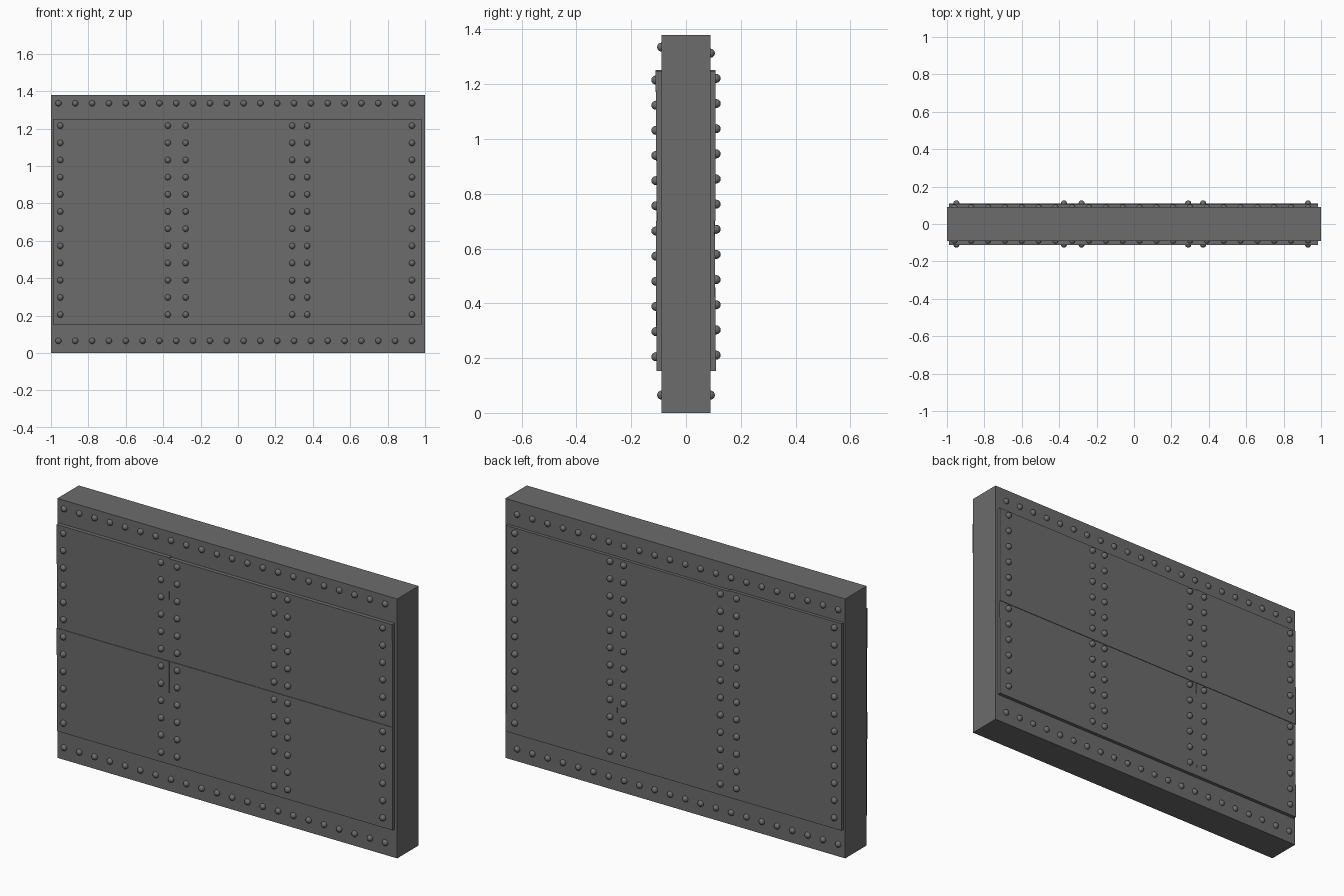
import bpy, bmesh
from mathutils import Matrix

if "Cube" in bpy.data.objects:
    bpy.data.objects.remove(bpy.data.objects["Cube"])


def material(name, v):
    m = bpy.data.materials.new(name)
    m.diffuse_color = (v, v, v, 1)
    m.use_nodes = True
    m.node_tree.nodes["Principled BSDF"].inputs["Base Color"].default_value = m.diffuse_color
    return m


steel = material("dark grey steel", 0.15)


def finish(bm, name):
    bmesh.ops.recalc_face_normals(bm, faces=bm.faces)
    me = bpy.data.meshes.new(name)
    bm.to_mesh(me)
    bm.free()
    me.materials.append(steel)
    ob = bpy.data.objects.new(name, me)
    bpy.context.collection.objects.link(ob)
    return ob


# core slab
bm = bmesh.new()
bmesh.ops.create_cube(bm, size=1, matrix=Matrix.Translation((0, 0, 0.69)) @ Matrix.Diagonal((2, 0.18, 1.38, 1)))
finish(bm, "wall_core")


# cladding plate whose face leans slightly between its bottom and top depth
def plate(bm, x0, x1, z0, z1, side, d_bottom, d_top):
    rings = []
    for x in (x0, x1):
        rings.append([bm.verts.new((x, side * d, z)) for d, z in
                      ((0.08, z0), (d_bottom, z0), (d_top, z1), (0.08, z1))])
    a, b = rings
    bm.faces.new(a)
    bm.faces.new(b[::-1])
    for i in range(4):
        j = (i + 1) % 4
        bm.faces.new((a[i], b[i], b[j], a[j]))


xs = (-0.99, -0.328, 0.33, 0.985)
tops = (1.252, 1.247, 1.247)
for side, label, upper, lower in ((-1, "front", (0.107, 0.111), (0.108, 0.110)),
                                  (1, "back", (0.108, 0.107), (0.109, 0.105))):
    bm = bmesh.new()
    for i in range(3):
        lean = (0.0, 0.001, 0.0005)[i]
        plate(bm, xs[i], xs[i + 1], 0.70, tops[i], side, upper[0] - lean, upper[1])
        plate(bm, xs[i], xs[i + 1], 0.152, 0.70, side, lower[0], lower[1] - lean)
    finish(bm, label + "_plates")

    # rivets: horizontal rows on the core, vertical columns on the plates
    bm = bmesh.new()
    spots = []
    for z in (0.065, 1.335 if side < 0 else 1.313):
        spots += [(-0.96 + 1.89 * i / 21, side * 0.089, z) for i in range(22)]
    z0 = 0.205 if side < 0 else 0.211
    for x in (-0.95, -0.375, -0.28, 0.29, 0.37, 0.93):
        spots += [(x, side * 0.110, z0 + 1.01 * i / 11) for i in range(12)]
    for p in spots:
        bmesh.ops.create_uvsphere(bm, u_segments=14, v_segments=8, radius=0.0165, matrix=Matrix.Translation(p))
    for f in bm.faces:
        f.smooth = True
    finish(bm, label + "_rivets")
